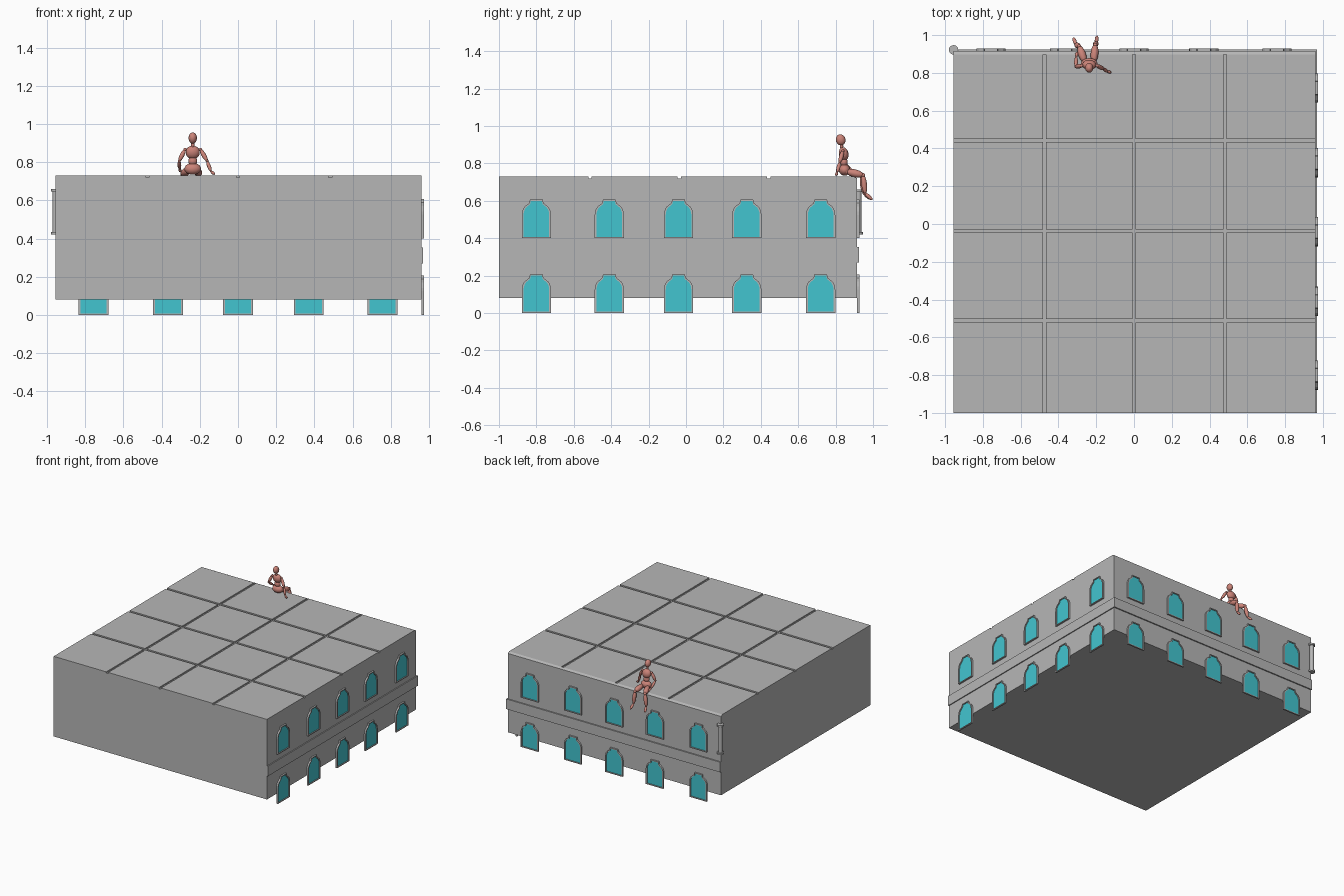
import bpy, bmesh, math
from mathutils import Vector, Matrix

cube = bpy.data.objects.get("Cube")
if cube:
    bpy.data.objects.remove(cube, do_unlink=True)


def material(name, rgb):
    m = bpy.data.materials.new(name)
    m.use_nodes = True
    m.diffuse_color = (*rgb, 1)
    m.node_tree.nodes["Principled BSDF"].inputs["Base Color"].default_value = (*rgb, 1)
    return m


STONE = material("grey stone", (0.47, 0.47, 0.47))
GLASS = material("turquoise glass", (0.055, 0.56, 0.63))
SKIN = material("terracotta", (0.6, 0.23, 0.19))


def finish(name, bm, mat, smooth=False):
    bmesh.ops.recalc_face_normals(bm, faces=bm.faces)
    me = bpy.data.meshes.new(name)
    bm.to_mesh(me)
    bm.free()
    me.materials.append(mat)
    if smooth:
        me.shade_smooth()
    ob = bpy.data.objects.new(name, me)
    bpy.context.collection.objects.link(ob)
    return ob


def add_box(bm, lo, hi):
    lo, hi = Vector(lo), Vector(hi)
    mat = Matrix.Translation((lo + hi) / 2) @ Matrix.Diagonal((*(hi - lo), 1))
    bmesh.ops.create_cube(bm, size=1, matrix=mat)


def box(name, lo, hi):
    bm = bmesh.new()
    add_box(bm, lo, hi)
    return finish(name, bm, STONE)


# Block dimensions
LEFT, RIGHT, FRONT, BACK = -0.955, 0.96, -1.0, 0.915
BASE, DECK, TOP = 0.08, 0.72, 0.73
COPING = 0.897
GAP = 0.009

box("building_block", (LEFT, FRONT, BASE), (RIGHT, BACK, DECK))

# Roof slabs separated by narrow grooves
xs = [LEFT - GAP, -0.474, 0.0, 0.482, RIGHT + GAP]
ys = [FRONT - GAP, -0.513, -0.037, 0.442, COPING + GAP]
bm = bmesh.new()
for x0, x1 in zip(xs, xs[1:]):
    for y0, y1 in zip(ys, ys[1:]):
        add_box(bm, (x0 + GAP, y0 + GAP, DECK), (x1 - GAP, y1 - GAP, TOP))
finish("roof_slabs", bm, STONE)

# Sloped coping along the back edge
bm = bmesh.new()
profile = [(COPING, DECK), (BACK, DECK), (COPING, TOP)]
face = bm.faces.new([bm.verts.new((LEFT, y, z)) for y, z in profile])
ext = bmesh.ops.extrude_face_region(bm, geom=[face])
bmesh.ops.translate(bm, vec=(RIGHT - LEFT, 0, 0),
                    verts=[v for v in ext["geom"] if isinstance(v, bmesh.types.BMVert)])
finish("roof_coping", bm, STONE)

# String course wrapping the two windowed walls
box("back_ledge", (LEFT, BACK, 0.27), (RIGHT + 0.008, BACK + 0.01, 0.352))
box("side_ledge", (RIGHT, FRONT, 0.27), (RIGHT + 0.008, BACK, 0.352))

# Window outline: straight jambs, arched shoulders, raised flat head
half = [(0.078, 0.0), (0.078, 0.125)]
for i in range(1, 5):
    a = math.radians(18 * i)
    half.append((0.04 + 0.038 * math.cos(a), 0.125 + 0.055 * math.sin(a)))
half += [(0.038, 0.188), (0.034, 0.207)]
outer = half + [(-u, v) for u, v in reversed(half)]
inner = [(u * 0.88, 0.1 + (v - 0.1) * 0.93) for u, v in outer]


def on_back(u, v, d):
    return (u, BACK + d, v)


def on_side(u, v, d):
    return (RIGHT + d, u, v)


def window(name, place, centre, sill):
    # Frame as a swept ring
    bm = bmesh.new()
    rings = [[bm.verts.new(place(centre + u, sill + v, d)) for u, v in loop]
             for loop, d in ((outer, 0), (outer, 0.013), (inner, 0.013), (inner, 0))]
    n = len(outer)
    for k in range(4):
        a, b = rings[k], rings[(k + 1) % 4]
        for i in range(n):
            j = (i + 1) % n
            bm.faces.new((a[i], a[j], b[j], b[i]))
    finish(name + "_frame", bm, STONE)
    # Pane
    bm = bmesh.new()
    caps = [[bm.verts.new(place(centre + u, sill + v, d)) for u, v in inner]
            for d in (0.002, 0.006)]
    for cap in caps:
        bm.faces.new(cap)
    for i in range(n):
        j = (i + 1) % n
        bm.faces.new((caps[0][i], caps[0][j], caps[1][j], caps[1][i]))
    finish(name + "_pane", bm, GLASS)


walls = {"back": (on_back, (-0.757, -0.366, 0.0, 0.37, 0.757)),
         "side": (on_side, (-0.8, -0.41, -0.04, 0.325, 0.72))}
for wall, (place, centres) in walls.items():
    for row, sill in (("lower", 0.0), ("upper", 0.4)):
        for i, c in enumerate(centres):
            window(f"{wall}_{row}_window_{i + 1}", place, c, sill)

# Corner pipe with end flanges
bm = bmesh.new()
for z0, z1, r in ((0.42, 0.66, 0.016), (0.42, 0.434, 0.025), (0.646, 0.66, 0.025)):
    bmesh.ops.create_cone(bm, cap_ends=True, segments=20, radius1=r, radius2=r, depth=z1 - z0,
                          matrix=Matrix.Translation((LEFT, 0.922, (z0 + z1) / 2)))
pipe = finish("corner_pipe", bm, STONE)


# Seated jointed figure
def ellipsoid(bm, centre, size, rot=None):
    mat = Matrix.Translation(centre) @ (rot or Matrix()) @ Matrix.Diagonal((*size, 1))
    bmesh.ops.create_uvsphere(bm, u_segments=14, v_segments=9, radius=1, matrix=mat)


def limb(name, joints, radii):
    bm = bmesh.new()
    pts = [Vector(p) for p in joints]
    for a, b, r in zip(pts, pts[1:], radii):
        rot = (b - a).to_track_quat("Z", "Y").to_matrix().to_4x4()
        ellipsoid(bm, (a + b) / 2, (r, r, (b - a).length * 0.54), rot)
        ellipsoid(bm, a, (r * 0.75,) * 3)
    finish(name, bm, SKIN, True)


def body_part(name, centre, size, tilt=0):
    bm = bmesh.new()
    ellipsoid(bm, centre, size, Matrix.Rotation(math.radians(tilt), 4, "X"))
    finish(name, bm, SKIN, True)


MID = -0.237
body_part("figure_head", (MID, 0.827, 0.926), (0.022, 0.026, 0.03), 15)
body_part("figure_neck", (MID, 0.832, 0.892), (0.009, 0.009, 0.018))
body_part("figure_chest", (MID, 0.843, 0.851), (0.038, 0.026, 0.036), 12)
body_part("figure_waist", (MID, 0.845, 0.806), (0.024, 0.02, 0.026))
body_part("figure_hips", (MID, 0.848, 0.765), (0.045, 0.031, 0.031))

limb("figure_left_arm", [(-0.196, 0.838, 0.866), (-0.162, 0.822, 0.806),
                         (-0.142, 0.808, 0.752), (-0.122, 0.802, 0.736)], (0.012, 0.01, 0.008))
limb("figure_right_arm", [(-0.278, 0.838, 0.866), (-0.308, 0.832, 0.806),
                          (-0.306, 0.885, 0.765), (-0.302, 0.91, 0.75)], (0.012, 0.01, 0.008))
limb("figure_left_leg", [(-0.213, 0.858, 0.757), (-0.205, 0.947, 0.737),
                         (-0.2, 0.958, 0.64), (-0.196, 0.995, 0.606)], (0.021, 0.015, 0.01))
limb("figure_right_leg", [(-0.261, 0.858, 0.757), (-0.29, 0.94, 0.737),
                          (-0.308, 0.95, 0.642), (-0.32, 0.985, 0.61)], (0.021, 0.015, 0.01))

# Crisp edges on the round pipe
bpy.ops.object.select_all(action="DESELECT")
pipe.select_set(True)
bpy.context.view_layer.objects.active = pipe
bpy.ops.object.shade_smooth_by_angle()
